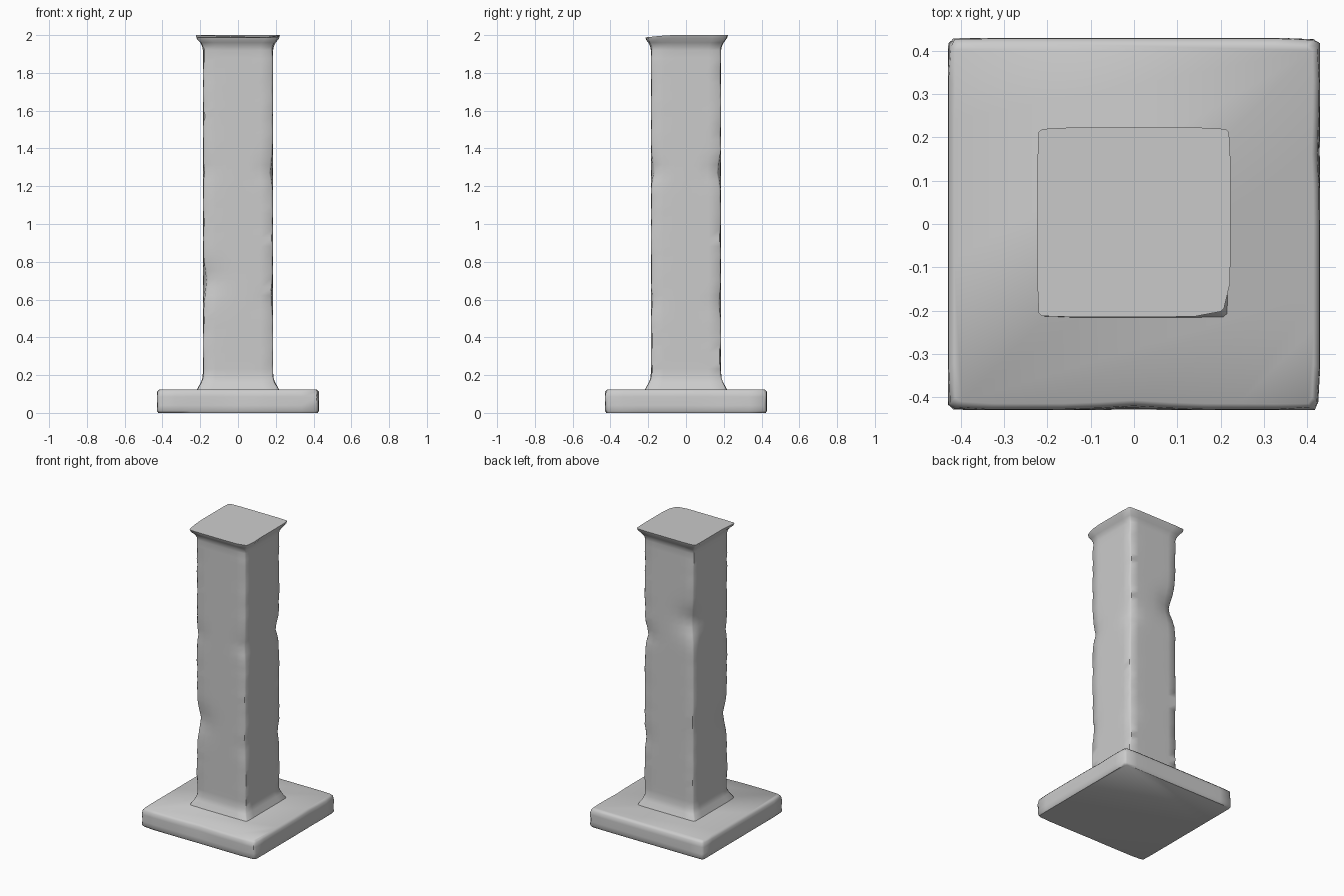
import bpy, bmesh, math, random

if "Cube" in bpy.data.objects:
    bpy.data.objects.remove(bpy.data.objects["Cube"])
random.seed(4)


def loft(name, levels, corner, steps=6, dents=(), wobble=0.0):
    """Loft chamfered square rings: levels are (z, half width); dents are (sx, sy, z, depth, radius)."""
    bm = bmesh.new()
    rings = []
    for z, h in levels:
        ring = []
        for k in range(4):
            a = k * math.pi / 2
            c, s = round(math.cos(a)), round(math.sin(a))
            for i in range(steps + 1):
                # one side of the square, from chamfer to chamfer
                t = -1 + 2 * i / steps
                u, v = h, t * (h - corner)
                x, y = u * c - v * s, u * s + v * c
                zz = z
                near_edge = abs(t) > 0.95
                if near_edge and wobble:
                    f = 1 - random.uniform(0, wobble) / h
                    x, y = x * f, y * f
                for sx, sy, dz, depth, r in dents:
                    d2 = ((x - sx * h) ** 2 + (y - sy * h) ** 2 + (z - dz) ** 2) / r ** 2
                    w = depth * math.exp(-d2 * 2)
                    x, y = x - sx * w, y - sy * w
                ring.append(bm.verts.new((x, y, zz)))
        rings.append(ring)
    n = len(rings[0])
    for lo, hi in zip(rings, rings[1:]):
        for i in range(n):
            j = (i + 1) % n
            bm.faces.new((lo[i], lo[j], hi[j], hi[i]))
    bm.faces.new(rings[0][::-1])
    bm.faces.new(rings[-1])
    me = bpy.data.meshes.new(name)
    bm.to_mesh(me)
    bm.free()
    ob = bpy.data.objects.new(name, me)
    bpy.context.collection.objects.link(ob)
    bpy.ops.object.select_all(action='DESELECT')
    ob.select_set(True)
    bpy.context.view_layer.objects.active = ob
    bpy.ops.object.shade_smooth_by_angle(angle=math.radians(50))
    return ob


# Base slab with worn, rounded rim
loft("base_slab",
     [(0.0, 0.422), (0.012, 0.43), (0.04, 0.43), (0.085, 0.43), (0.112, 0.428), (0.125, 0.415)],
     0.012, steps=10, wobble=0.006,
     dents=[(0, -1, 0.12, 0.008, 0.12), (1, 0.4, 0.1, 0.005, 0.1)])

# Square shaft flaring at foot and top, with chipped corners
shaft_levels = [(0.11, 0.222), (0.135, 0.212), (0.16, 0.197), (0.19, 0.187)]
shaft_levels += [(0.19 + 1.73 * i / 40, 0.186) for i in range(1, 41)]
shaft_levels += [(1.94, 0.19), (1.96, 0.2), (1.985, 0.218), (2.0, 0.223)]
chips = [(-1, -1, 0.70, 0.018, 0.13), (-1, 1, 1.44, 0.028, 0.14),
         (1, 1, 1.28, 0.016, 0.08), (1, -1, 1.28, 0.012, 0.08),
         (-1, -1, 1.28, 0.008, 0.07), (1, 1, 0.58, 0.008, 0.06),
         (1, -1, 0.60, 0.006, 0.06), (1, -1, 2.0, 0.012, 0.08)]
shaft = loft("pillar_shaft", shaft_levels, 0.008, dents=chips, wobble=0.004)

# Worn front lip of the top
for v in shaft.data.vertices:
    if v.co.z > 1.97 and v.co.y < -0.1:
        v.co.z -= 0.012 * (-v.co.y - 0.1) / 0.12
        v.co.y += 0.008 * (-v.co.y - 0.1) / 0.12
